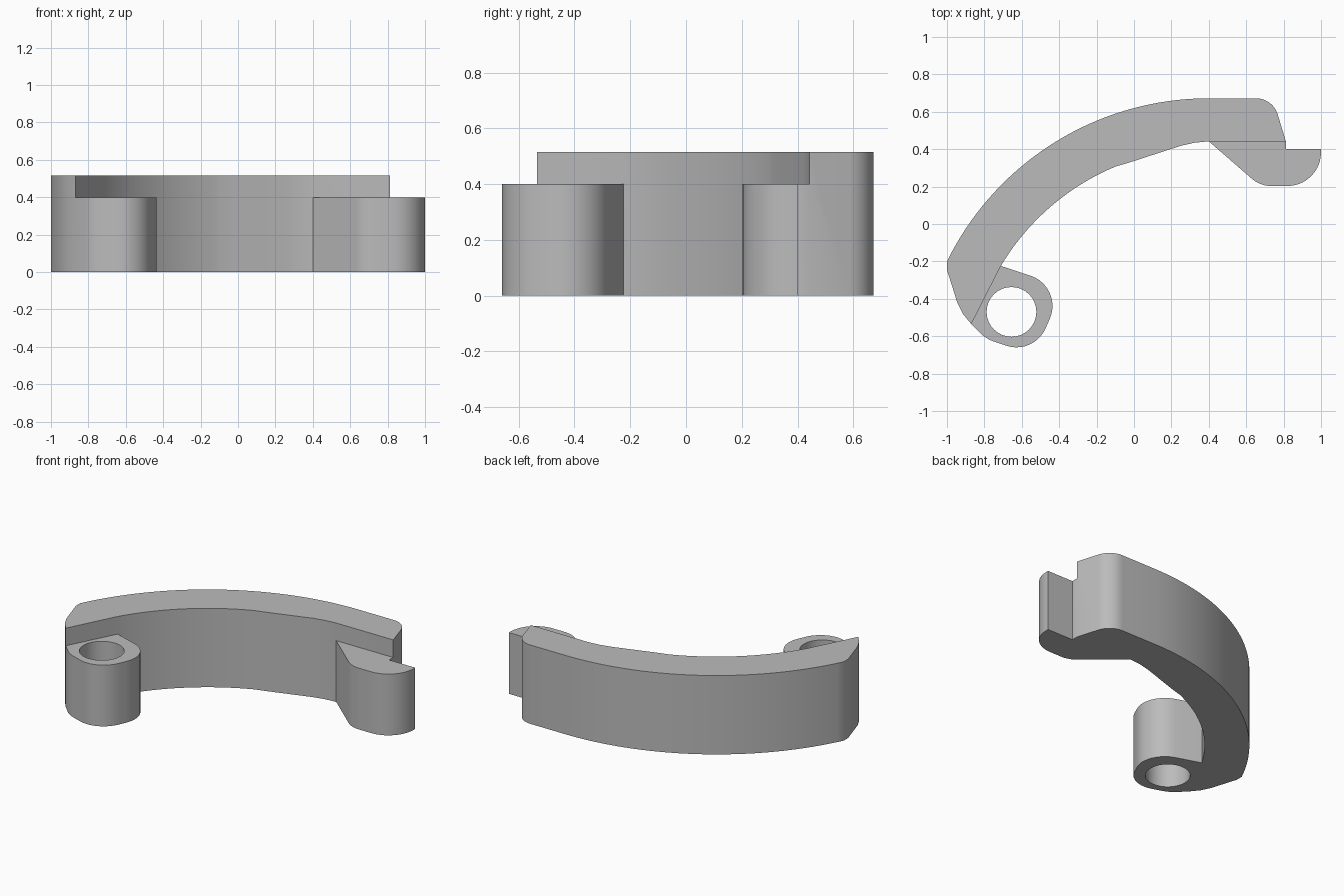
import bpy
import bmesh
from math import radians, sin, cos, tan, pi
from mathutils import Vector

if "Cube" in bpy.data.objects:
    bpy.data.objects.remove(bpy.data.objects["Cube"], do_unlink=True)

LOW, HIGH = 0.40, 0.515
CENTRE = Vector((0.4, -0.888))

grey = bpy.data.materials.new("plain grey")
grey.use_nodes = True
colour = (0.5, 0.5, 0.5, 1)
grey.diffuse_color = colour
grey.node_tree.nodes["Principled BSDF"].inputs["Base Color"].default_value = colour


def arc(centre, radius, start, end, steps):
    """Points along a circular arc, angles in degrees."""
    span = [radians(start + (end - start) * i / steps) for i in range(steps + 1)]
    return [(centre[0] + radius * cos(a), centre[1] + radius * sin(a)) for a in span]


def rounded(points, steps=10):
    """Outline from (x, y, radius) corners; radius 0 stays sharp."""
    result = []
    for i, (x, y, radius) in enumerate(points):
        corner = Vector((x, y))
        if radius == 0:
            result.append((x, y))
            continue
        to_prev = (Vector(points[i - 1][:2]) - corner).normalized()
        to_next = (Vector(points[(i + 1) % len(points)][:2]) - corner).normalized()
        half = to_prev.angle(to_next) / 2
        middle = corner + (to_prev + to_next).normalized() * radius / sin(half)
        first = corner + to_prev * radius / tan(half) - middle
        last = corner + to_next * radius / tan(half) - middle
        sweep = pi - 2 * half
        for k in range(steps + 1):
            t = k / steps
            p = (first * sin((1 - t) * sweep) + last * sin(t * sweep)) / sin(sweep)
            result.append(tuple(middle + p))
    return result


def prism(name, outline, bottom, top):
    """Extrude a closed outline straight up."""
    bm = bmesh.new()
    face = bm.faces.new([bm.verts.new((x, y, bottom)) for x, y in outline])
    walls = bmesh.ops.extrude_face_region(bm, geom=[face])
    raised = [v for v in walls["geom"] if isinstance(v, bmesh.types.BMVert)]
    bmesh.ops.translate(bm, verts=raised, vec=(0, 0, top - bottom))
    bmesh.ops.recalc_face_normals(bm, faces=bm.faces)
    mesh = bpy.data.meshes.new(name)
    bm.to_mesh(mesh)
    bm.free()
    mesh.materials.append(grey)
    obj = bpy.data.objects.new(name, mesh)
    bpy.context.collection.objects.link(obj)
    return obj


def combine(target, other, operation):
    """Apply a boolean and discard the second solid."""
    bpy.context.view_layer.objects.active = target
    mod = target.modifiers.new("combine", "BOOLEAN")
    mod.operation, mod.solver, mod.object = operation, "EXACT", other
    bpy.ops.object.modifier_apply(modifier=mod.name)
    bpy.data.objects.remove(other, do_unlink=True)


# Curved arm: outer arc, angled pivot end, inner arc, flattened neck, free end
outline = arc(CENTRE, 1.56, 90, 153.8, 40)
outline += [(-1, -0.245), (-0.945, -0.42), (-0.915, -0.48), (-0.87, -0.535)]
outline += arc(CENTRE, 1.295, 149.2, 112.5, 24)
outline += [(-0.03, 0.327), (0.25, 0.418), (0.32, 0.434), (0.4, 0.442)]
end = rounded([(0.4, 0.672, 0), (0.4, 0.442, 0), (0.812, 0.442, 0), (0.742, 0.672, 0.12)])
outline += end[2:]
arm = prism("curved_arm", outline, 0, HIGH)

# Pivot boss, reaching slightly into the arm so the solids merge
boss = prism("pivot_boss", rounded([
    (-0.87, -0.535, 0), (-0.79, -0.615, 0.2), (-0.535, -0.70, 0.17),
    (-0.375, -0.335, 0.17), (-0.71, -0.225, 0), (-0.78, -0.2, 0), (-0.92, -0.44, 0)]), 0, LOW)
combine(arm, boss, "UNION")

# Pivot hole
hole = prism("pivot_hole", arc((-0.655, -0.47), 0.133, 0, 348.75, 31), -0.1, HIGH + 0.1)
combine(arm, hole, "DIFFERENCE")

# Hooked tip on the free end
tip = prism("hook_tip", rounded([
    (0.4, 0.442, 0), (0.675, 0.203, 0.16), (1, 0.203, 0.18), (1, 0.4, 0),
    (0.812, 0.4, 0), (0.812, 0.442, 0), (0.75, 0.5, 0), (0.45, 0.5, 0)]), 0, LOW)
combine(arm, tip, "UNION")

# Smooth the curved walls, keep the edges crisp
bpy.ops.object.select_all(action="DESELECT")
arm.select_set(True)
bpy.context.view_layer.objects.active = arm
bpy.ops.object.shade_smooth_by_angle(angle=radians(30))
